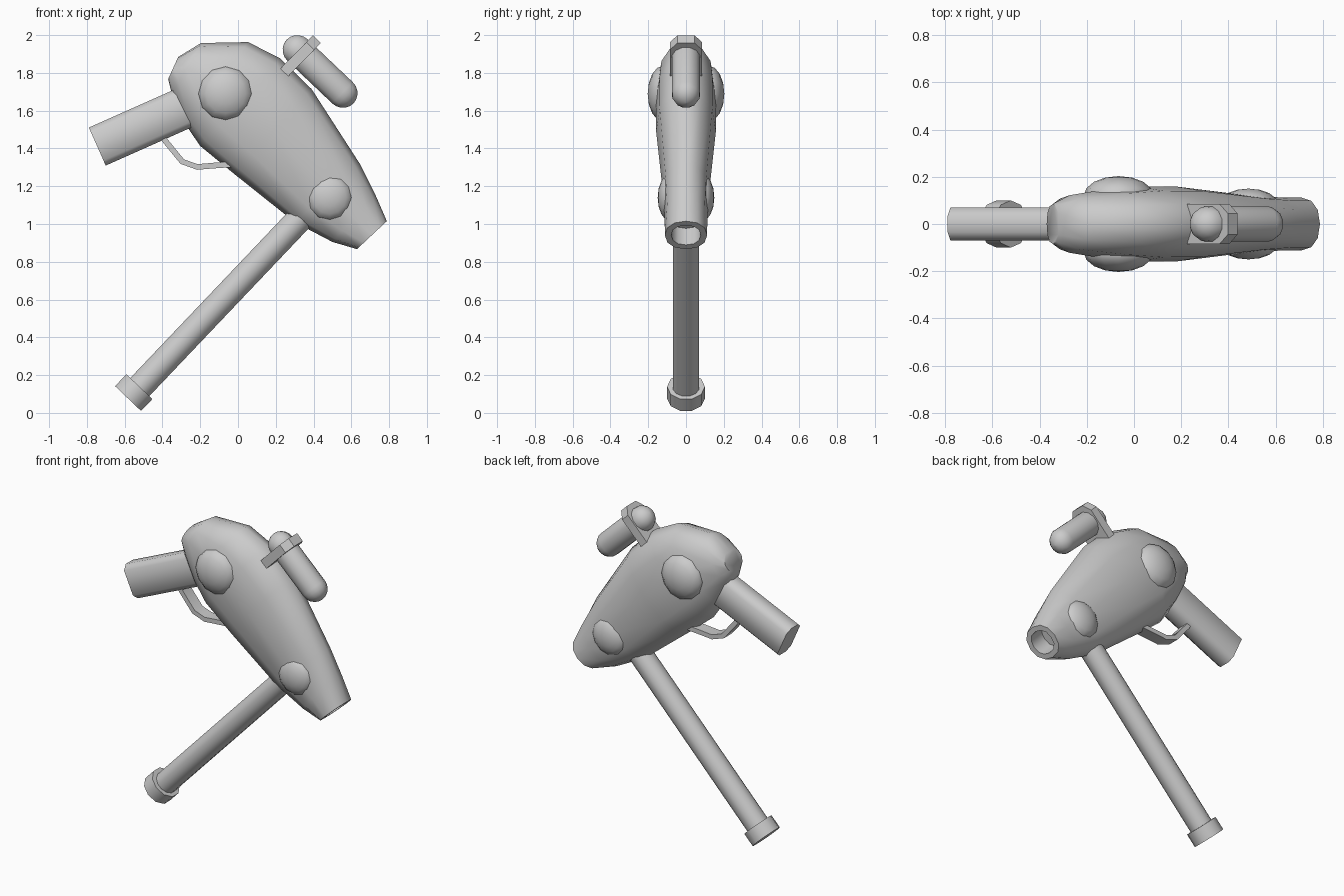
import bpy, bmesh, math
from mathutils import Vector, Matrix

if "Cube" in bpy.data.objects:
    bpy.data.objects.remove(bpy.data.objects["Cube"])


def finish(name, bm, angle=40):
    bmesh.ops.recalc_face_normals(bm, faces=bm.faces)
    me = bpy.data.meshes.new(name)
    bm.to_mesh(me)
    bm.free()
    ob = bpy.data.objects.new(name, me)
    bpy.context.collection.objects.link(ob)
    bpy.ops.object.select_all(action='DESELECT')
    ob.select_set(True)
    bpy.context.view_layer.objects.active = ob
    bpy.ops.object.shade_smooth_by_angle(angle=math.radians(angle))
    return ob


def loft(name, rings, angle=40, closed=True):
    """Skin a list of equal-length point rings and cap both ends."""
    bm = bmesh.new()
    vs = [[bm.verts.new(p) for p in r] for r in rings]
    n = len(vs[0])
    for a, b in zip(vs, vs[1:]):
        for i in range(n):
            bm.faces.new((a[i], a[(i + 1) % n], b[(i + 1) % n], b[i]))
    bm.faces.new(vs[0])
    bm.faces.new(vs[-1])
    return finish(name, bm, angle)


def section(upper, lower, w, n=12, power=0.9):
    """Rounded cross-section between two outline points in the xz plane."""
    u, l = Vector((upper[0], 0, upper[1])), Vector((lower[0], 0, lower[1]))
    c, h = (u + l) / 2, (u - l) / 2
    f = lambda t: math.copysign(abs(t) ** power, t)
    ring = []
    for i in range(n):
        a = math.tau * i / n
        ring.append(c + h * f(math.cos(a)) + Vector((0, w * f(math.sin(a)), 0)))
    return ring


def tube(name, start, end, profile, n=10, squash=1.0):
    """Revolved part along an xz axis; profile = (distance, radius) pairs."""
    s = Vector((start[0], 0, start[1]))
    d = (Vector((end[0], 0, end[1])) - s).normalized()
    p = Vector((-d.z, 0, d.x))
    rings = []
    for t, r in profile:
        rings.append([s + d * t + p * (r * math.cos(math.tau * (i + .5) / n))
                      + Vector((0, squash * r * math.sin(math.tau * (i + .5) / n), 0))
                      for i in range(n)])
    return loft(name, rings)


# main body with recessed muzzle
sections = [
    ((.788, 1.015), (.63, .867), .112),
    ((.725, 1.16), (.50, .905), .113),
    ((.646, 1.317), (.30, 1.01), .122),
    ((.39, 1.714), (-.02, 1.265), .158),
    ((.222, 1.878), (-.2, 1.413), .16),
    ((.053, 1.963), (-.28, 1.53), .148),
    ((-.196, 1.958), (-.35, 1.69), .122),
    ((-.317, 1.884), (-.37, 1.767), .085),
]
rings = [section(*s) for s in sections]
mouth = rings[0]
mid = sum(mouth, Vector()) / len(mouth)
rim = [mid + (p - mid) * .7 for p in mouth]
inward = Vector((-.68, 0, .73)) * .12
loft("body", [[p + inward for p in rim], rim] + rings, 50)

# side domes, mirrored on both sides
for label, x, z, r, y, depth in (("rear", -.065, 1.69, .148, .12, .083),
                                 ("front", .485, 1.14, .124, .085, .065)):
    for side, sy in (("left", 1), ("right", -1)):
        bm = bmesh.new()
        bmesh.ops.create_uvsphere(bm, u_segments=12, v_segments=8, radius=1)
        bm.transform(Matrix.Translation((x, sy * y, z))
                     @ Matrix.Diagonal((r, depth, r, 1))
                     @ Matrix.Rotation(math.pi / 2, 4, 'X'))
        finish(f"{label}_dome_{side}", bm, 60)

# grip with bevelled slab section
s, d = Vector((-.745, 0, 1.41)), Vector((.914, 0, .406))
p = Vector((-d.z, 0, d.x))
outline = [(.11, .035), (.08, .07), (-.08, .07), (-.11, .035),
           (-.11, -.035), (-.08, -.07), (.08, -.07), (.11, -.035)]
loft("grip", [[s + d * t + p * a + Vector((0, b, 0)) for a, b in outline]
              for t in (0, .55)], 50)

# trigger guard strip
path = [(-.42, 1.50), (-.385, 1.44), (-.295, 1.33), (-.215, 1.302),
        (-.12, 1.31), (.03, 1.32)]
pts = [Vector((x, 0, z)) for x, z in path]
rings = []
for i, q in enumerate(pts):
    t = (pts[min(i + 1, len(pts) - 1)] - pts[max(i - 1, 0)]).normalized()
    nrm = Vector((-t.z, 0, t.x)) * .015
    w = Vector((0, .04, 0))
    rings.append([q + nrm + w, q + nrm - w, q - nrm - w, q - nrm + w])
loft("trigger_guard", rings)

# long rod and its end collar
tube("rod", (-.55, .105), (.31, 1.01), [(0, .072), (1.28, .072)], 12)
tube("rod_collar", (-.582, .076), (.31, 1.01), [(0, .1), (.087, .1)], 10)

# scope capsule
r, length = .081, .327
prof = [(-r * math.cos(a), max(r * math.sin(a), .002))
        for a in [math.pi / 2 * i / 5 for i in range(6)]]
prof += [(length - t, q) for t, q in reversed(prof)]
tube("scope", (.316, 1.92), (.553, 1.695), prof, 12, .95)

# scope bracket plate
base, up, th = Vector((.243, 0, 1.80)), Vector((.7, 0, .714)), Vector((.714, 0, -.7)) * .029
plate = [(0, -.085), (.2, -.085), (.25, -.045), (.25, .045), (.2, .085), (0, .085)]
loft("scope_bracket", [[base + up * u + Vector((0, y, 0)) + th * k for u, y in plate]
                       for k in (-1, 1)], 30)
